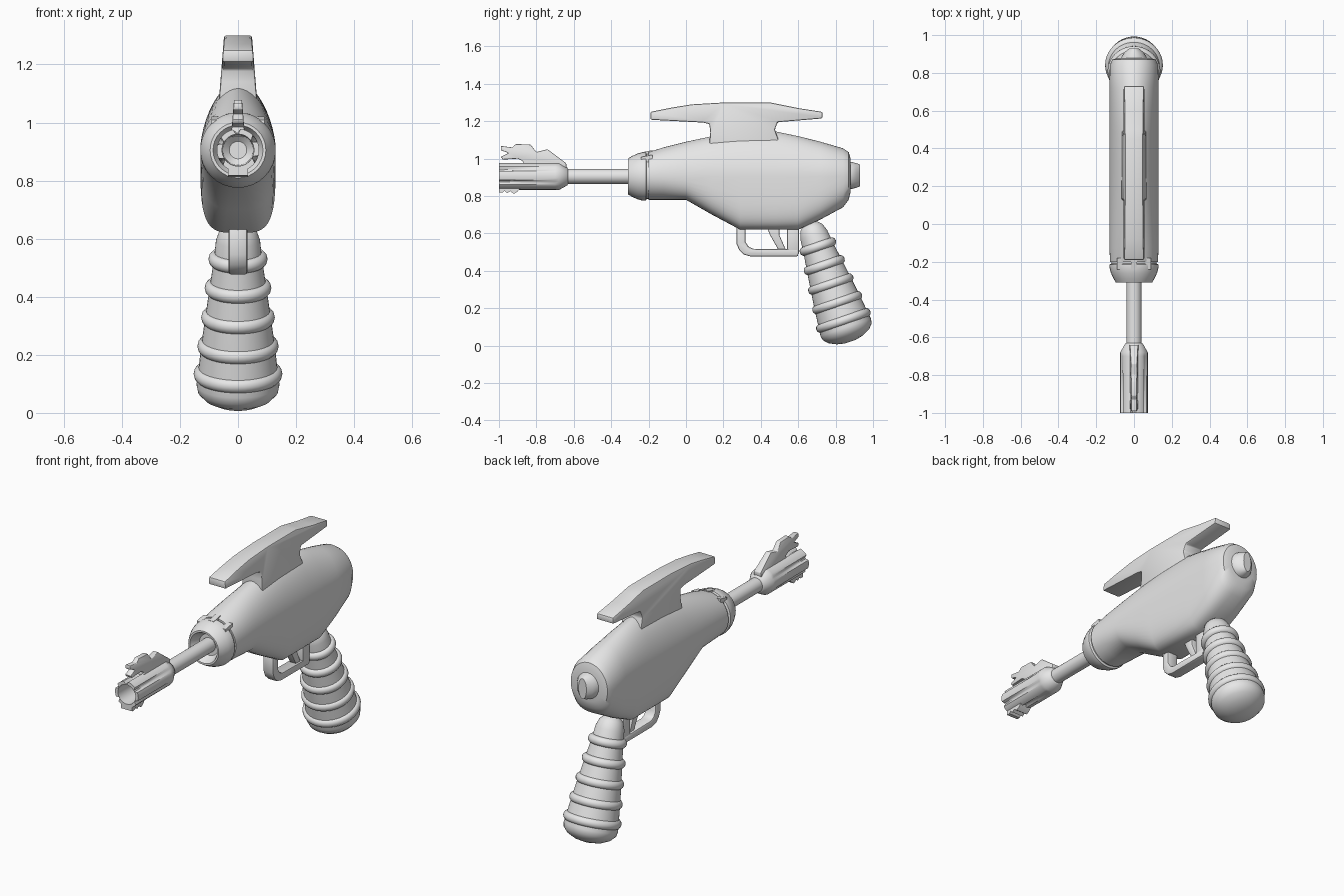
import bpy, bmesh, math
from mathutils import Vector

grey = bpy.data.materials.new("plain_grey")
grey.diffuse_color = (0.8, 0.8, 0.8, 1)
AXIS_Z = 0.905


def finish(name, bm, angle=35, bevel=0):
    bmesh.ops.recalc_face_normals(bm, faces=bm.faces)
    if bevel:
        edges = [e for e in bm.edges if e.calc_face_angle(0) > 0.6]
        bmesh.ops.bevel(bm, geom=edges, offset=bevel, segments=2,
                        profile=0.5, affect='EDGES', clamp_overlap=True)
    me = bpy.data.meshes.new(name)
    bm.to_mesh(me)
    bm.free()
    me.materials.append(grey)
    me.shade_smooth()
    me.set_sharp_from_angle(angle=math.radians(angle))
    ob = bpy.data.objects.new(name, me)
    bpy.context.collection.objects.link(ob)
    return ob


def loft(name, rings, closed=False, angle=35):
    bm = bmesh.new()
    rows = [[bm.verts.new(p) for p in ring] for ring in rings]
    n = len(rows[0])
    pairs = list(zip(rows, rows[1:]))
    if closed:
        pairs.append((rows[-1], rows[0]))
    else:
        bm.faces.new(rows[0])
        bm.faces.new(rows[-1])
    for a, b in pairs:
        for i in range(n):
            j = (i + 1) % n
            bm.faces.new((a[i], a[j], b[j], b[i]))
    return finish(name, bm, angle)


def lathe(name, profile, origin, direction, segs=32, closed=False, groove=None):
    """Turn (distance, radius) pairs about an axis lying in the yz plane."""
    o, d = Vector(origin), Vector(direction).normalized()
    u = Vector((1, 0, 0))
    v = d.cross(u)
    rings = []
    for s, r in profile:
        ring = []
        for i in range(segs):
            t = 2 * math.pi * i / segs
            k = r - (groove(s, r, i) if groove else 0)
            ring.append(o + d * s + (u * math.cos(t) + v * math.sin(t)) * k)
        rings.append(ring)
    return loft(name, rings, closed)


def plate(name, outline, width, bevel=0):
    """Side outline (y, z) given thickness; width(z) is the half thickness."""
    bm = bmesh.new()
    sides = [[bm.verts.new((s * width(z), y, z)) for y, z in outline] for s in (-1, 1)]
    for side in sides:
        bm.faces.new(side)
    n = len(outline)
    for i in range(n):
        j = (i + 1) % n
        bm.faces.new((sides[0][i], sides[0][j], sides[1][j], sides[1][i]))
    return finish(name, bm, 35, bevel)


# Body: round at the nose, deep and boxy below in the middle
def section(y, top, low, w, n_up, n_low, segs=48):
    ring = []
    for i in range(segs):
        t = 2 * math.pi * i / segs
        c, s = math.cos(t), math.sin(t)
        n, h = (n_up, top - AXIS_Z) if s >= 0 else (n_low, AXIS_Z - low)
        x = math.copysign(w * abs(c) ** (2 / n), c)
        z = AXIS_Z + math.copysign(h * abs(s) ** (2 / n), s)
        ring.append((x, y, z))
    return ring


body = [
    (-0.20, 1.035, 0.78, 0.127, 2.0, 2.0),
    (-0.12, 1.06, 0.78, 0.13, 2.0, 2.1),
    (0.00, 1.09, 0.78, 0.13, 1.9, 2.4),
    (0.14, 1.12, 0.70, 0.13, 1.8, 3.2),
    (0.29, 1.14, 0.62, 0.13, 1.7, 4.0),
    (0.48, 1.145, 0.62, 0.13, 1.7, 4.0),
    (0.60, 1.12, 0.62, 0.13, 1.8, 4.0),
    (0.72, 1.09, 0.675, 0.13, 1.9, 3.5),
    (0.84, 1.055, 0.74, 0.128, 2.0, 2.8),
    (0.87, 1.035, 0.78, 0.115, 2.0, 2.4),
    (0.88, 1.00, 0.82, 0.085, 2.0, 2.0),
]
loft("body", [section(*row) for row in body])

# Nose cone with a groove behind it and a recessed front
lathe("nose", [(0.13, 0.12), (0.10, 0.12), (0.095, 0.13), (0.08, 0.13), (0.05, 0.122),
               (0.02, 0.108), (0.0, 0.096), (0.0, 0.086), (0.05, 0.06)],
      (0, -0.31, AXIS_Z), (0, 1, 0))
for x in (-0.075, 0, 0.075):
    z = AXIS_Z + math.sqrt(0.128 ** 2 - x * x)
    plate("nose_lug", [(-0.24, z - 0.03), (-0.24, z), (-0.18, z + 0.012), (-0.18, z - 0.03)],
          lambda h: 0.016).location.x = x

# Rear knob narrowing to an upright ridge
loft("rear_knob", [[(w * math.cos(a), y, AXIS_Z + 0.005 + h * math.sin(a))
                    for a in (2 * math.pi * i / 24 for i in range(24))]
                   for y, w, h in ((0.86, 0.07, 0.075), (0.885, 0.066, 0.072),
                                   (0.91, 0.05, 0.066), (0.93, 0.025, 0.058))])

# Barrel and hollow fluted muzzle
lathe("barrel", [(0, 0.04), (0.43, 0.04)], (0, -0.67, AXIS_Z), (0, 1, 0), 24)


def flute(s, r, i):
    if r < 0.065 or s > 0.31:
        return 0
    return 0.016 * (1 - s / 0.33) if i % 8 in (3, 4) else 0


lathe("muzzle", [(0.37, 0.04), (0.365, 0.048), (0.32, 0.073), (0.30, 0.073), (0.15, 0.073),
                 (0, 0.073), (0, 0.055), (0.12, 0.052), (0.14, 0.03)],
      (0, -1.0, AXIS_Z), (0, 1, 0), 48, groove=flute)

# Sight on top of the muzzle, small teeth beneath
plate("muzzle_sight", [(-0.64, 0.95), (-0.64, 0.975), (-0.70, 1.02), (-0.74, 1.05), (-0.80, 1.035),
                       (-0.83, 1.075), (-0.91, 1.078), (-0.93, 1.06), (-0.99, 1.068),
                       (-0.99, 1.045), (-0.95, 1.03), (-0.99, 1.01), (-0.98, 0.995),
                       (-0.90, 1.00), (-0.87, 0.985), (-0.88, 0.95)],
      lambda z: 0.024 - 0.08 * max(0, z - 0.95), 0.004)
plate("muzzle_teeth", [(-1.0, 0.85), (-1.0, 0.818), (-0.98, 0.818), (-0.97, 0.828), (-0.955, 0.815),
                       (-0.94, 0.826), (-0.92, 0.812), (-0.90, 0.825), (-0.88, 0.85)],
      lambda z: 0.035)

# Top fin with forward and rear wings
plate("top_fin", [(-0.19, 1.208), (-0.19, 1.25), (-0.08, 1.272), (0.03, 1.29), (0.20, 1.30),
                  (0.45, 1.30), (0.50, 1.29), (0.60, 1.27), (0.73, 1.25), (0.73, 1.215),
                  (0.49, 1.195), (0.475, 1.155), (0.52, 1.03), (0.12, 1.03), (0.13, 1.14),
                  (0.125, 1.185), (0.09, 1.193)],
      lambda z: 0.048 + 0.08 * (1.30 - z), 0.008)

# Trigger guard, rear post and trigger
plate("trigger_guard", [(0.27, 0.64), (0.27, 0.545), (0.285, 0.51), (0.31, 0.487), (0.345, 0.477),
                        (0.60, 0.477), (0.60, 0.515), (0.36, 0.518), (0.335, 0.528),
                        (0.318, 0.555), (0.318, 0.64)], lambda z: 0.032, 0.008)
plate("guard_post", [(0.54, 0.64), (0.54, 0.49), (0.605, 0.49), (0.605, 0.64)],
      lambda z: 0.03, 0.008)
plate("trigger", [(0.43, 0.64), (0.50, 0.64), (0.50, 0.59), (0.535, 0.51), (0.495, 0.51),
                  (0.45, 0.59)], lambda z: 0.02, 0.005)

# Grip: tapered core with rounded ends, then five swelling rings
top, down = (0, 0.66, 0.66), (0, 0.326, -0.945)
lathe("grip", [(0.0, 0.012), (0.008, 0.04), (0.03, 0.062), (0.07, 0.076), (0.14, 0.083),
               (0.243, 0.098), (0.35, 0.113), (0.455, 0.127), (0.556, 0.138), (0.595, 0.143),
               (0.62, 0.138), (0.645, 0.115), (0.665, 0.075), (0.675, 0.03)], top, down, 40)
for s, r in ((0.138, 0.102), (0.243, 0.115), (0.35, 0.127), (0.455, 0.14), (0.556, 0.153)):
    minor = 0.022
    ring = [(s + minor * 1.1 * math.sin(a), r - minor + minor * math.cos(a))
            for a in (2 * math.pi * k / 12 for k in range(12))]
    lathe("grip_ring", ring, top, down, 40, closed=True)
